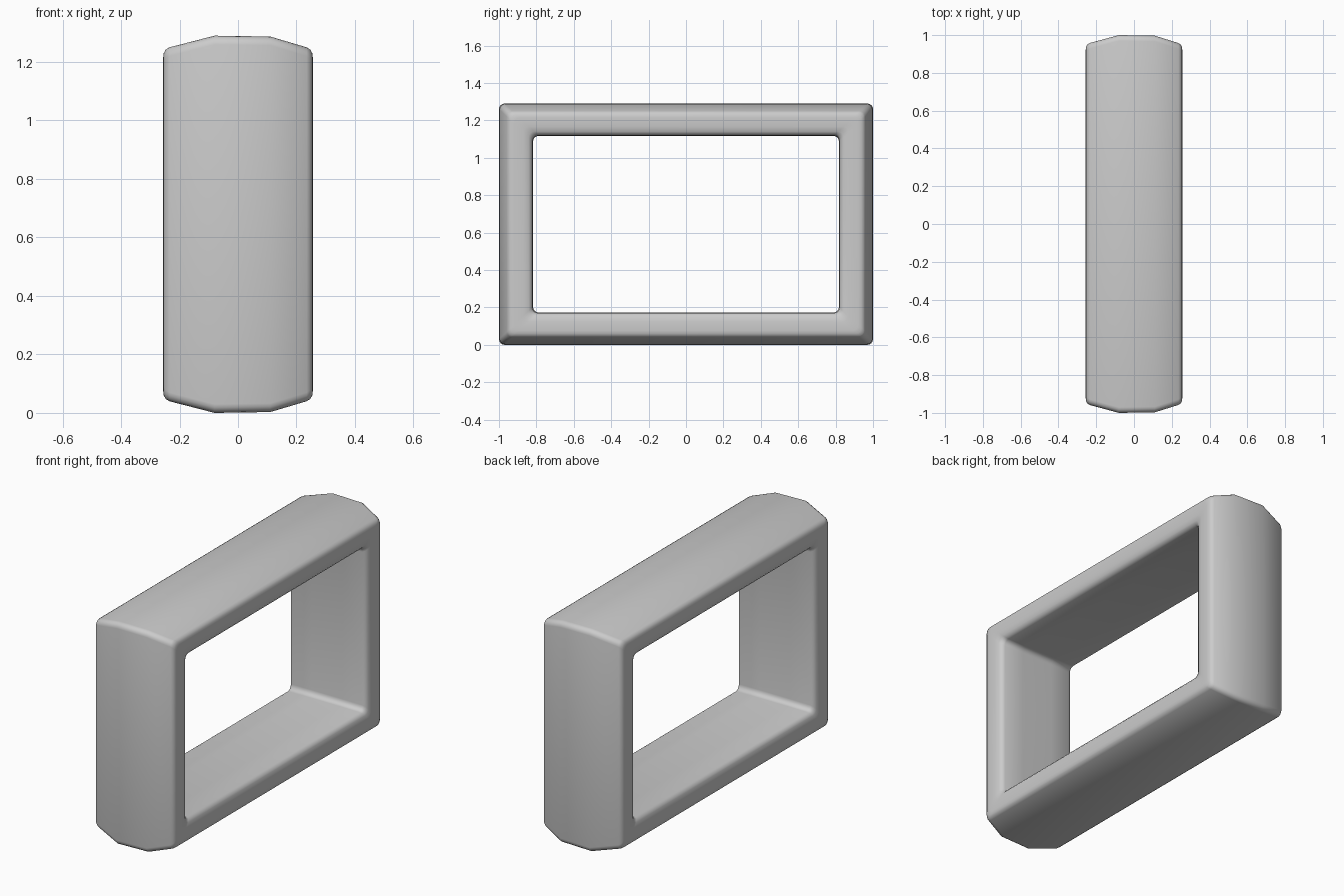
import bpy, bmesh, math

if "Cube" in bpy.data.objects:
    bpy.data.objects.remove(bpy.data.objects["Cube"])

HALF_Y, HALF_Z, CORNER, STEPS = 1.0, 0.645, 0.03, 4

# Cross-section: x position and inset from the outer rectangle
profile = [
    (-0.08, 0.0), (0.11, 0.003), (0.235, 0.042), (0.247, 0.05), (0.254, 0.063),
    (0.256, 0.08), (0.255, 0.13), (0.25, 0.158), (0.24, 0.172), (0.225, 0.179),
    (0.1, 0.182), (-0.1, 0.182),
    (-0.225, 0.179), (-0.24, 0.172), (-0.25, 0.158), (-0.255, 0.13),
    (-0.256, 0.08), (-0.254, 0.063), (-0.247, 0.05), (-0.235, 0.042),
]


def ring(x, inset):
    """Rounded rectangle at one point of the cross-section."""
    hy, hz = HALF_Y - inset, HALF_Z - inset * 0.95
    points = []
    for i, (sy, sz) in enumerate([(1, 1), (-1, 1), (-1, -1), (1, -1)]):
        for k in range(STEPS + 1):
            a = math.pi / 2 * (i + k / STEPS)
            points.append((x, sy * (hy - CORNER) + CORNER * math.cos(a),
                           HALF_Z + sz * (hz - CORNER) + CORNER * math.sin(a)))
    return points


# Frame: connect the rings into a closed loop
bm = bmesh.new()
rings = [[bm.verts.new(p) for p in ring(x, d)] for x, d in profile]
n = len(rings[0])
for i, a in enumerate(rings):
    b = rings[(i + 1) % len(rings)]
    for j in range(n):
        k = (j + 1) % n
        bm.faces.new((a[j], a[k], b[k], b[j]))
bmesh.ops.recalc_face_normals(bm, faces=bm.faces)
mesh = bpy.data.meshes.new("rectangular_frame")
bm.to_mesh(mesh)
bm.free()
frame = bpy.data.objects.new("rectangular_frame", mesh)
bpy.context.collection.objects.link(frame)

# Smooth shading with sharp creases kept
bpy.context.view_layer.objects.active = frame
frame.select_set(True)
bpy.ops.object.shade_smooth_by_angle(angle=math.radians(35))
